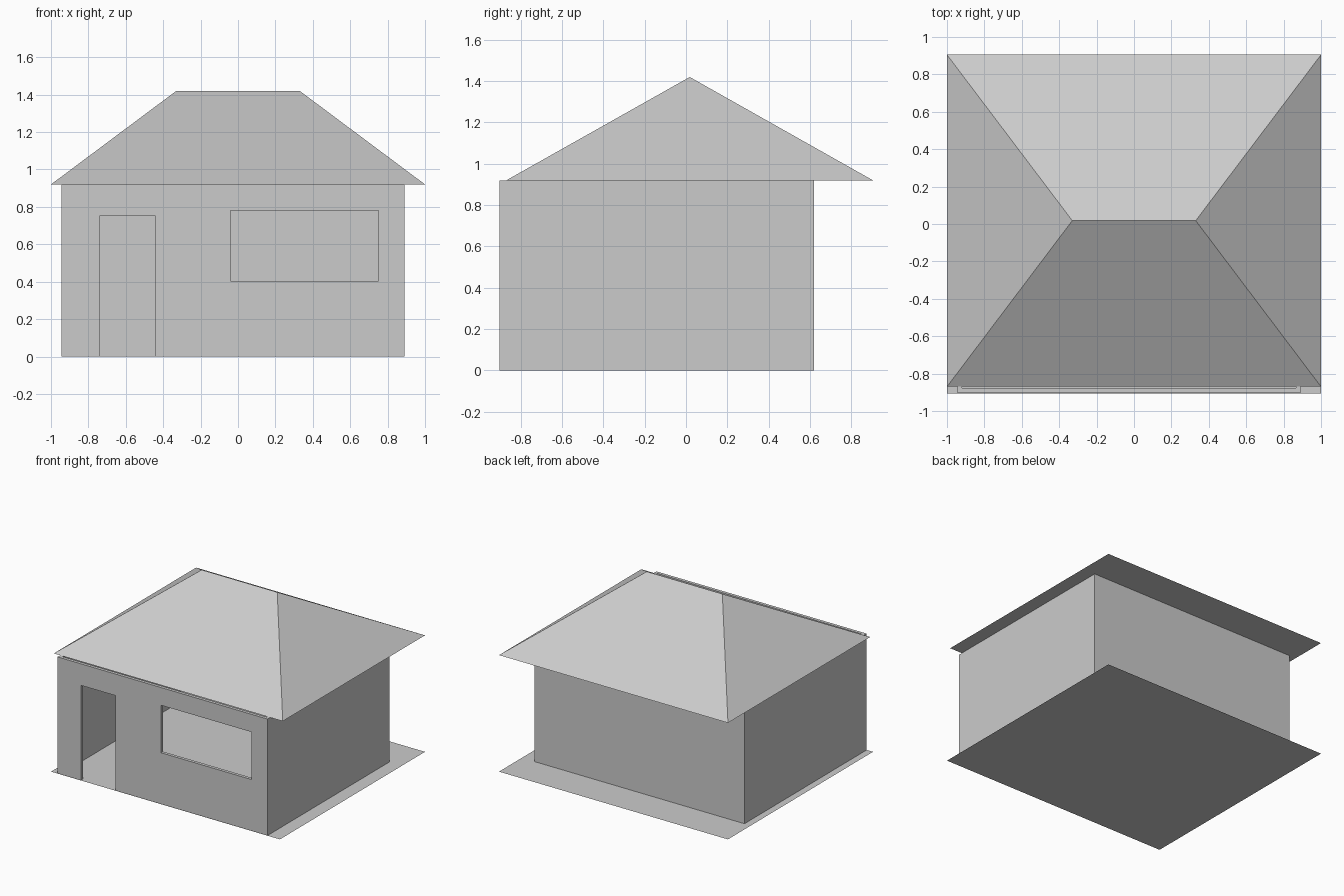
import bpy
import bmesh

default = bpy.data.objects.get("Cube")
if default:
    bpy.data.objects.remove(default, do_unlink=True)

# Single plaster grey
grey = bpy.data.materials.new("plain_grey")
grey.use_nodes = True
colour = (0.6, 0.6, 0.6, 1)
grey.diffuse_color = colour
grey.node_tree.nodes["Principled BSDF"].inputs["Base Color"].default_value = colour


def finish(name, bm):
    mesh = bpy.data.meshes.new(name)
    bm.to_mesh(mesh)
    bm.free()
    mesh.materials.append(grey)
    obj = bpy.data.objects.new(name, mesh)
    bpy.context.collection.objects.link(obj)
    return obj


def box(name, low, high):
    bm = bmesh.new()
    bmesh.ops.create_cube(bm, size=1)
    for v in bm.verts:
        v.co = [high[i] if v.co[i] > 0 else low[i] for i in range(3)]
    return finish(name, bm)


def cut(target, name, low, high):
    cutter = box(name, low, high)
    cutter.hide_render = True
    mod = target.modifiers.new(name, "BOOLEAN")
    mod.operation = "DIFFERENCE"
    mod.solver = "EXACT"
    mod.object = cutter
    bpy.context.view_layer.objects.active = target
    bpy.ops.object.modifier_apply(modifier=mod.name)
    bpy.data.objects.remove(cutter, do_unlink=True)


LEFT, RIGHT, FRONT, BACK = -0.945, 0.89, -0.903, 0.62
EAVE, THICK = 0.92, 0.025

# Ground slab, a single sheet
bm = bmesh.new()
bmesh.ops.create_grid(bm, x_segments=1, y_segments=1, size=1)
bmesh.ops.scale(bm, vec=(1, 0.905, 1), verts=bm.verts)
finish("ground_slab", bm)

# Hollow walls with door and window openings
walls = box("walls", (LEFT, FRONT, 0), (RIGHT, BACK, EAVE))
cut(walls, "room_space", (LEFT + THICK, FRONT + THICK, -1),
    (RIGHT - THICK, BACK - THICK, 2))
cut(walls, "door_opening", (-0.74, -1.2, -1), (-0.44, -0.7, 0.75))
cut(walls, "window_opening", (-0.04, -1.2, 0.405), (0.75, -0.7, 0.78))

# Hip roof: eave rectangle rising to a short ridge
bm = bmesh.new()
eaves = [bm.verts.new((x, y, EAVE))
         for x, y in ((-1, -0.87), (1, -0.87), (1, 0.905), (-1, 0.905))]
ridge_left, ridge_right = [bm.verts.new((x, 0.018, 1.42)) for x in (-0.33, 0.33)]
a, b, c, d = eaves
for face in ((a, b, ridge_right, ridge_left), (c, d, ridge_left, ridge_right),
             (b, c, ridge_right), (d, a, ridge_left), (d, c, b, a)):
    bm.faces.new(face)
finish("hip_roof", bm)
